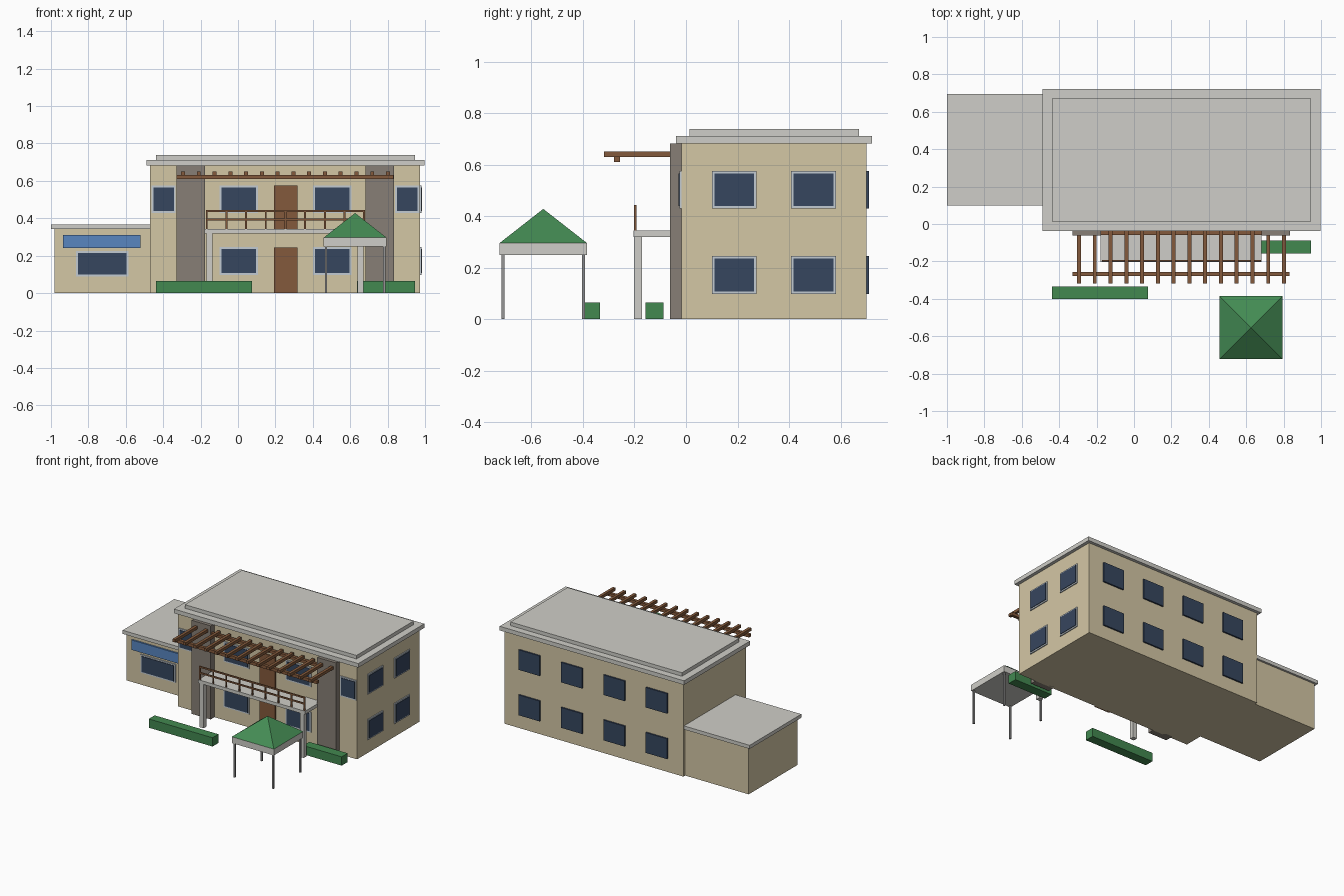
import bpy, bmesh

cube = bpy.data.objects.get("Cube")
if cube:
    bpy.data.objects.remove(cube, do_unlink=True)


def material(name, r, g, b):
    """Flat colour given as 0-255 sRGB, stored as linear."""
    col = [((c / 255 + 0.055) / 1.055) ** 2.4 for c in (r, g, b)] + [1]
    m = bpy.data.materials.new(name)
    m.use_nodes = True
    m.diffuse_color = col
    m.node_tree.nodes["Principled BSDF"].inputs["Base Color"].default_value = col
    return m


WALL = material("cream wall", 212, 199, 165)
ROOF = material("pale concrete", 207, 206, 200)
STONE = material("grey stone", 135, 127, 118)
WOOD = material("brown wood", 132, 90, 60)
GLASS = material("dark glass", 54, 70, 94)
FRAME = material("window frame", 194, 203, 210)
CANOPY = material("green canopy", 68, 140, 84)
HEDGE = material("hedge green", 66, 136, 80)
BLUE = material("blue panel", 88, 134, 192)
METAL = material("grey metal", 150, 150, 150)


def finish(name, bm, mat):
    mesh = bpy.data.meshes.new(name)
    bm.to_mesh(mesh)
    bm.free()
    mesh.materials.append(mat)
    ob = bpy.data.objects.new(name, mesh)
    bpy.context.collection.objects.link(ob)
    return ob


def box(name, mat, x, y, z):
    """Box from three (min, max) ranges."""
    bm = bmesh.new()
    bmesh.ops.create_cube(bm, size=1)
    for v in bm.verts:
        v.co = [r[0] if c < 0 else r[1] for c, r in zip(v.co, (x, y, z))]
    return finish(name, bm, mat)


def around(c, width):
    return (c - width / 2, c + width / 2)


def window(name, side, wall, c, width, z, framed=True):
    """Glass plate on a slightly larger frame, on the front, back or right wall."""
    out = -1 if side == "front" else 1
    layers = [("glass", GLASS, 0.011, 0.01 if framed else 0)]
    if framed:
        layers.append(("frame", FRAME, 0.007, 0))
    for part, mat, depth, inset in layers:
        across = around(c, width - 2 * inset)
        through = sorted((wall - out * 0.004, wall + out * depth))
        up = (z[0] + inset, z[1] - inset)
        x, y = (through, across) if side == "right" else (across, through)
        box(f"{name}_{part}", mat, x, y, up)


# Main block with stepped roof
FRONT, BACK, RIGHT, LEFT = -0.018, 0.70, 0.973, -0.47
TOP = 0.682
box("main_block", WALL, (LEFT, RIGHT), (FRONT, BACK), (0, TOP))
box("roof_slab", ROOF, (-0.49, 0.997), (-0.038, 0.722), (TOP, 0.712))
box("roof_step", ROOF, (-0.438, 0.946), (0.014, 0.672), (0.712, 0.738))

# Side annex
box("annex_block", WALL, (-0.982, LEFT), (0.12, 0.68), (0, 0.342))
box("annex_roof", ROOF, (-1.0, LEFT), (0.10, 0.695), (0.342, 0.368))
box("annex_panel", BLUE, (-0.935, -0.522), (0.108, 0.124), (0.24, 0.312))
window("annex_window", "front", 0.12, -0.725, 0.28, (0.09, 0.224))

# Windows, two storeys
LOW, HIGH = (0.098, 0.246), (0.429, 0.575)
for floor, z in (("lower", LOW), ("upper", HIGH)):
    for i, x in enumerate((0.004, 0.503)):
        window(f"front_{floor}_window_{i}", "front", FRONT, x, 0.205, z)
    for i, y in enumerate((0.187, 0.495)):
        window(f"right_{floor}_window_{i}", "right", RIGHT, y, 0.174, z)
    for i in range(4):
        window(f"back_{floor}_window_{i}", "back", BACK, -0.258 + i * 0.342,
               0.17, z, framed=False)
for i, x in enumerate((-0.398, 0.905)):
    window(f"front_narrow_window_{i}", "front", FRONT, x, 0.13, HIGH)

# Doors
for name, z in (("lower_door", (0, 0.244)), ("upper_door", (0.344, 0.575))):
    box(name, WOOD, (0.192, 0.318), (FRONT - 0.01, FRONT + 0.01), z)

# Stone piers
for name, x in (("left_pier", (0.682, 0.833)), ("right_pier", (-0.33, -0.177))):
    box(name, STONE, x, (-0.062, FRONT + 0.02), (0, TOP))

# Balcony with posts and railing
box("balcony_slab", ROOF, (-0.178, 0.683), (-0.204, FRONT), (0.32, 0.344))
for i, x in enumerate((-0.152, 0.656)):
    box(f"balcony_post_{i}", ROOF, around(x, 0.032), (-0.202, -0.17), (0, 0.32))
RAIL_Y = (-0.201, -0.193)
for i, z in enumerate((0.394, 0.438)):
    box(f"balcony_rail_{i}", WOOD, (-0.172, 0.68), RAIL_Y, around(z, 0.011))
for i in range(9):
    box(f"railing_post_{i}", WOOD, around(-0.167 + i * 0.1052, 0.01), RAIL_Y,
        (0.344, 0.438))

# Pergola
PERGOLA_X = (-0.328, 0.832)
box("pergola_front_beam", WOOD, PERGOLA_X, (-0.279, -0.257), (0.61, 0.632))
box("pergola_wall_beam", WOOD, PERGOLA_X, (-0.06, -0.038), (0.61, 0.632))
for i in range(14):
    box(f"pergola_rafter_{i}", WOOD, around(-0.294 + i * 0.0843, 0.021),
        (-0.318, -0.035), (0.63, 0.651))

# Hedges
box("right_hedge", HEDGE, (-0.438, 0.076), (-0.402, -0.334), (0, 0.064))
box("left_hedge", HEDGE, (0.636, 0.946), (-0.157, -0.088), (0, 0.064))

# Gazebo: posts, fascia and pyramid roof
GX, GY, HALF = 0.626, -0.554, 0.169
box("gazebo_fascia", ROOF, around(GX, 2 * HALF), around(GY, 2 * HALF), (0.25, 0.296))
for i in (-1, 1):
    for j in (-1, 1):
        box(f"gazebo_post_{i}_{j}", METAL, around(GX + i * 0.156, 0.012),
            around(GY + j * 0.156, 0.012), (0, 0.25))
bm = bmesh.new()
base = [bm.verts.new((GX + i * HALF, GY + j * HALF, 0.296))
        for i, j in ((-1, -1), (1, -1), (1, 1), (-1, 1))]
apex = bm.verts.new((GX, GY, 0.428))
bm.faces.new(base[::-1])
for i in range(4):
    bm.faces.new((base[i], base[(i + 1) % 4], apex))
finish("gazebo_roof", bm, CANOPY)
